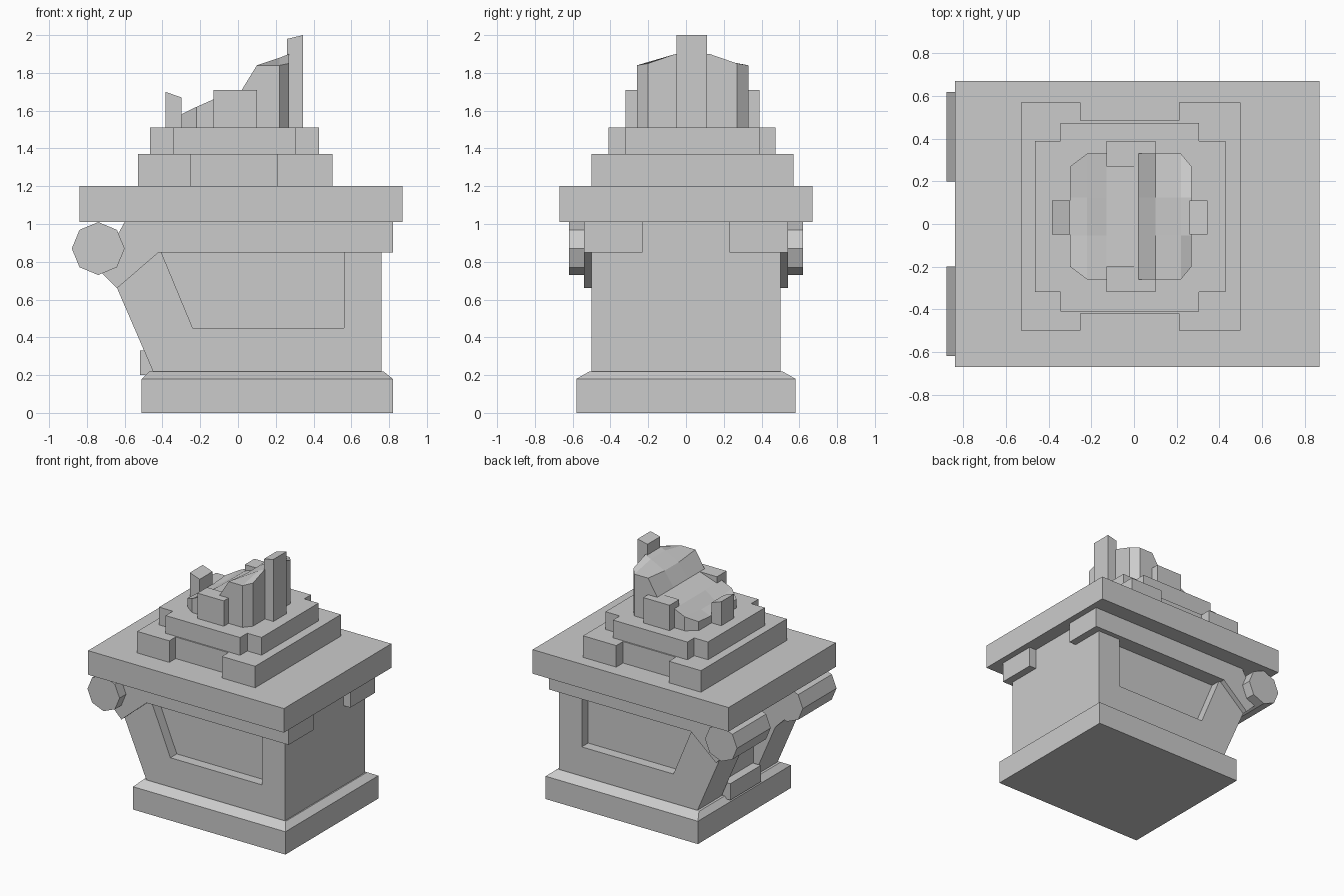
import bpy, bmesh, math
from mathutils import Vector

cube = bpy.data.objects.get("Cube")
if cube:
    bpy.data.objects.remove(cube, do_unlink=True)

STONE = (0.6, 0.6, 0.6, 1)
stone = bpy.data.materials.new("grey stone")
stone.use_nodes = True
stone.diffuse_color = STONE
stone.node_tree.nodes["Principled BSDF"].inputs["Base Color"].default_value = STONE


def finish(name, bm):
    bmesh.ops.recalc_face_normals(bm, faces=bm.faces)
    mesh = bpy.data.meshes.new(name)
    bm.to_mesh(mesh)
    bm.free()
    mesh.materials.append(stone)
    obj = bpy.data.objects.new(name, mesh)
    bpy.context.collection.objects.link(obj)
    return obj


def loft(name, rings):
    """Join rings of equal length and cap both ends."""
    bm = bmesh.new()
    loops = [[bm.verts.new(p) for p in ring] for ring in rings]
    n = len(loops[0])
    for a, b in zip(loops, loops[1:]):
        for i in range(n):
            j = (i + 1) % n
            bm.faces.new((a[i], a[j], b[j], b[i]))
    bm.faces.new(loops[0])
    bm.faces.new(loops[-1])
    return finish(name, bm)


def rect(x0, x1, y0, y1, z):
    return [(x0, y0, z), (x1, y0, z), (x1, y1, z), (x0, y1, z)]


def box(name, x0, x1, y0, y1, z0, z1):
    return loft(name, [rect(x0, x1, y0, y1, z) for z in (z0, z1)])


def side_prism(name, profile, y0, y1):
    """Extrude an x-z profile along y."""
    return loft(name, [[(x, y, z) for x, z in profile] for y in (y0, y1)])


def plan_prism(name, outline, z0, z1):
    """Extrude an x-y outline upwards."""
    return loft(name, [[(x, y, z) for x, y in outline] for z in (z0, z1)])


# Plinth with a chamfered top edge
loft("plinth", [rect(-0.51, 0.82, -0.58, 0.58, 0),
                rect(-0.51, 0.82, -0.58, 0.58, 0.18),
                rect(-0.47, 0.77, -0.51, 0.51, 0.22)])

# Pedestal body, top slab and the small block between the brackets
box("body_core", -0.45, 0.76, -0.42, 0.42, 0.2, 1.01)
box("top_slab", -0.84, 0.87, -0.67, 0.67, 1.01, 1.2)
box("bracket_foot_block", -0.52, -0.44, -0.19, 0.19, 0.2, 0.33)

frame = [(-0.45, 0.2), (0.76, 0.2), (0.76, 0.86), (0.56, 0.86),
         (0.56, 0.45), (-0.24, 0.45), (-0.41, 0.86), (-0.45, 0.86)]
web = [(-0.45, 0.22), (-0.64, 0.66), (-0.56, 0.8), (-0.42, 0.86)]
neck = [(-0.64, 0.66), (-0.42, 0.85), (-0.42, 1.01), (-0.6, 1.01), (-0.74, 0.76)]
roll = [(-0.74 + 0.14 * math.cos(math.radians(a)), 0.87 + 0.14 * math.sin(math.radians(a)))
        for a in range(0, 360, 45)]

# Parts repeated on the front and back
for label, s in (("front", -1), ("back", 1)):
    side_prism(label + "_panel_frame", frame, s * 0.41, s * 0.5)
    side_prism(label + "_bracket_web", web, s * 0.2, s * 0.5)
    side_prism(label + "_bracket_neck", neck, s * 0.2, s * 0.54)
    side_prism(label + "_scroll_roll", roll, s * 0.2, s * 0.62)
    box(label + "_cornice_band", -0.42, 0.82, s * 0.41, s * 0.54, 0.85, 1.01)
    box(label + "_cornice_return", 0.75, 0.82, s * 0.23, s * 0.54, 0.85, 1.01)

# Lower step, notched in the middle of its front and back
plan_prism("lower_step", [
    (-0.53, -0.5), (-0.25, -0.5), (-0.25, -0.42), (0.21, -0.42), (0.21, -0.5), (0.5, -0.5),
    (0.5, 0.57), (0.21, 0.57), (0.21, 0.485), (-0.25, 0.485), (-0.25, 0.57), (-0.53, 0.57)],
    1.2, 1.37)

# Upper step, with square notches at its corners
plan_prism("upper_step", [
    (-0.345, -0.41), (0.305, -0.41), (0.305, -0.32), (0.43, -0.32), (0.43, 0.39), (0.305, 0.39),
    (0.305, 0.475), (-0.345, 0.475), (-0.345, 0.39), (-0.465, 0.39), (-0.465, -0.32),
    (-0.345, -0.32)], 1.37, 1.51)

# Faceted crown: stations of x, half width, edge height, ridge height
MID = 0.035
stations = [(-0.3, 0.235, 1.58, 1.57), (-0.22, 0.295, 1.62, 1.6), (-0.13, 0.295, 1.66, 1.66),
            (0.02, 0.295, 1.71, 1.71), (0.1, 0.295, 1.84, 1.82), (0.22, 0.295, 1.84, 1.88),
            (0.27, 0.235, 1.85, 1.9)]
loft("crown", [[(x, MID - w, 1.5), (x, MID - w, edge), (x, MID - 0.09, ridge),
                (x, MID + 0.09, ridge), (x, MID + w, edge), (x, MID + w, 1.5)]
               for x, w, edge, ridge in stations])
box("crown_front_rib", -0.13, 0.1, -0.32, -0.2, 1.5, 1.71)
box("crown_back_rib", -0.13, 0.1, 0.27, 0.39, 1.5, 1.71)

# Posts with sloping tops at each end of the crown
side_prism("tall_post", [(0.26, 1.5), (0.345, 1.5), (0.345, 2.0), (0.26, 1.98)], -0.05, 0.11)
side_prism("short_post", [(-0.385, 1.5), (-0.3, 1.5), (-0.3, 1.67), (-0.385, 1.7)], -0.05, 0.11)
